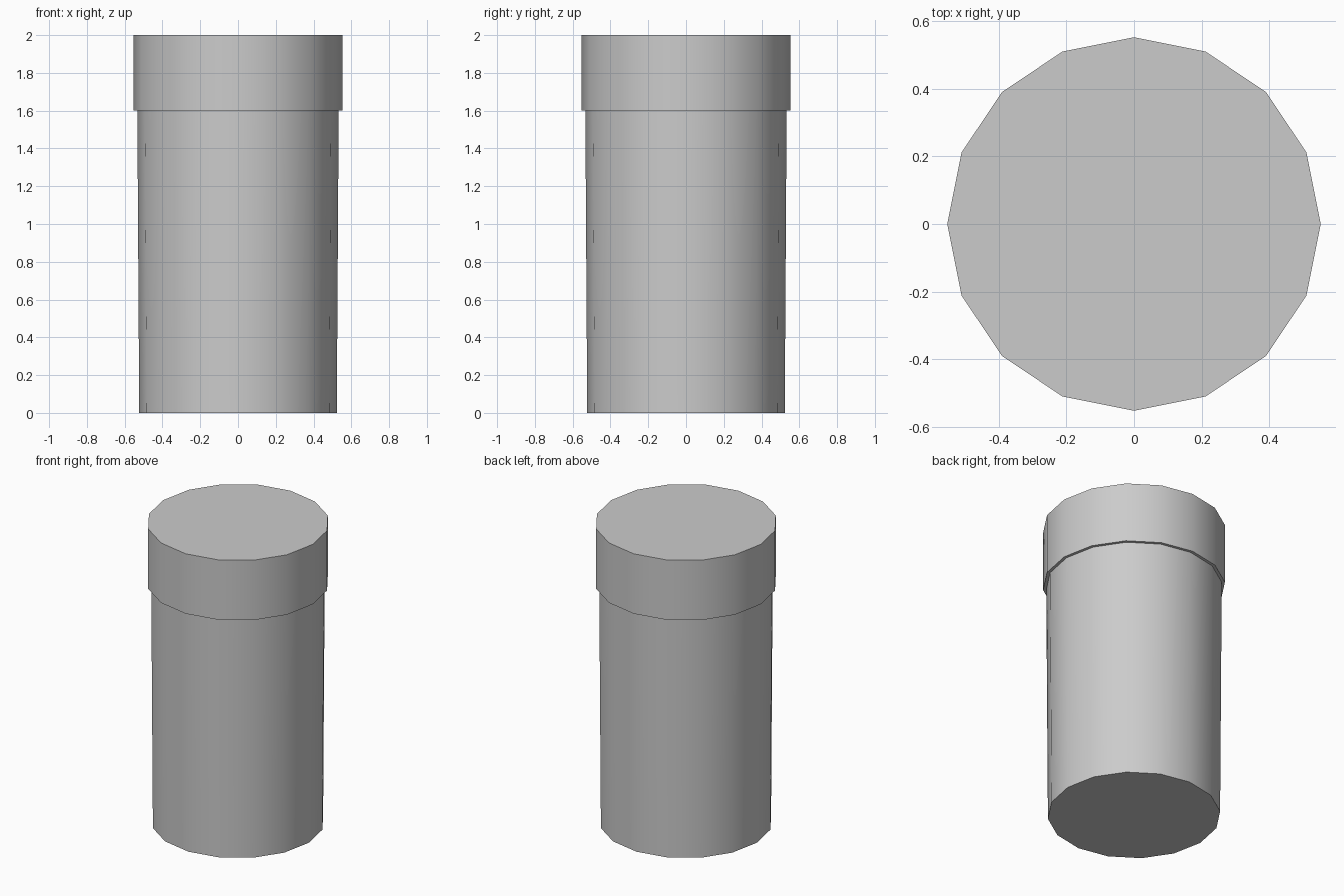
import bpy
import math

if "Cube" in bpy.data.objects:
    bpy.data.objects.remove(bpy.data.objects["Cube"])

SIDES = 16


def tapered_drum(name, z0, z1, r0, r1):
    """Closed 16-sided drum with corners on the x and y axes."""
    bpy.ops.mesh.primitive_cone_add(
        vertices=SIDES, radius1=r0, radius2=r1, depth=z1 - z0,
        location=(0, 0, (z0 + z1) / 2))
    obj = bpy.context.object
    obj.name = name
    bpy.ops.object.shade_smooth_by_angle(angle=math.radians(40))
    return obj


# Slightly tapered container body
tapered_drum("body", 0.0, 1.6, 0.523, 0.533)

# Wider lid with a narrow overhang
tapered_drum("lid", 1.6, 2.0, 0.552, 0.552)
